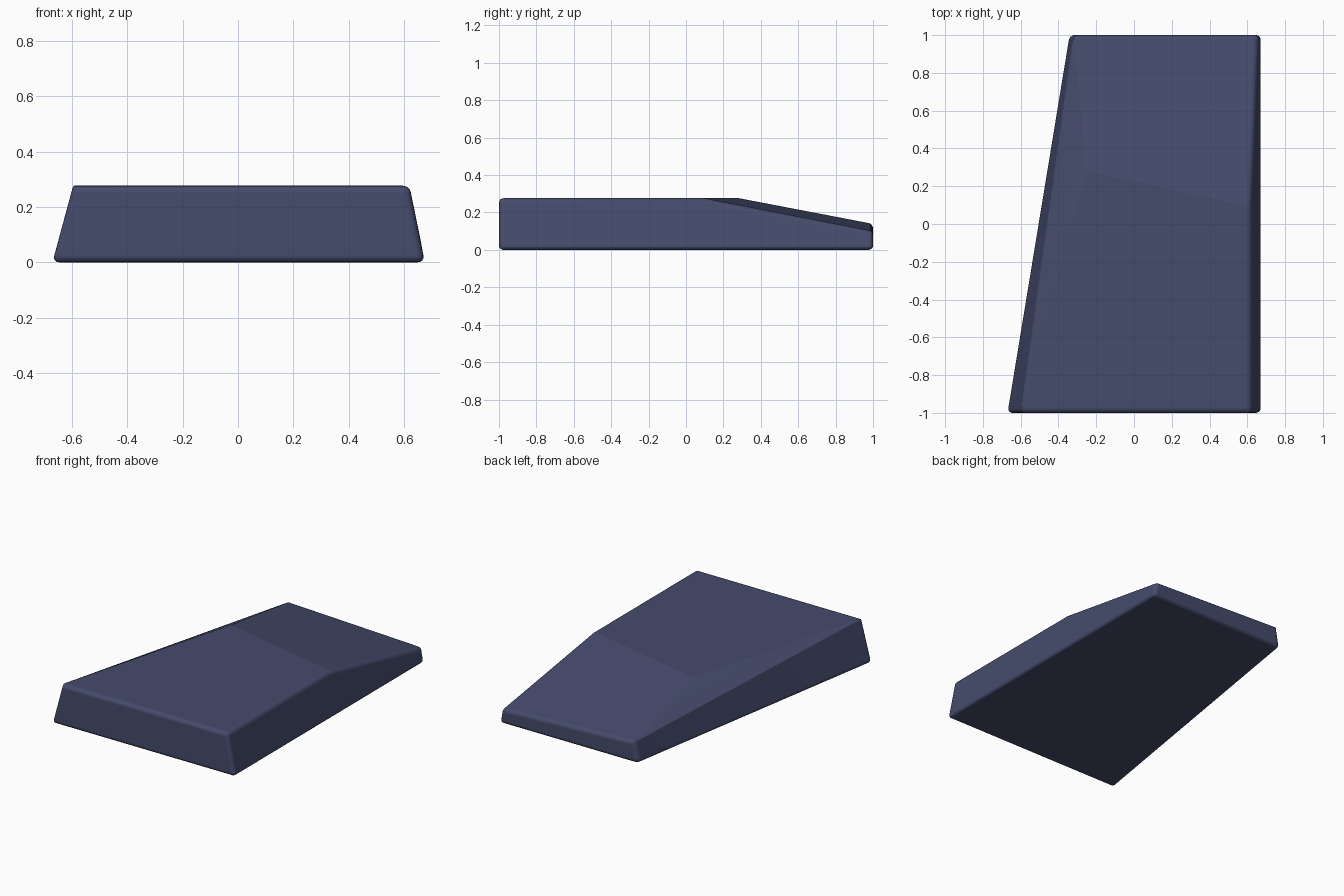
import bpy, bmesh, math

if "Cube" in bpy.data.objects:
    bpy.data.objects.remove(bpy.data.objects["Cube"])

# Corner points of the tapered wedge
bottom = [(-0.675, -1, 0), (0.675, -1, 0), (0.675, 1, 0), (-0.345, 1, 0)]
top = [(-0.60, -1, 0.277), (0.62, -1, 0.277), (0.62, 0.09, 0.277), (-0.25, 0.28, 0.277)]
tail = [(-0.32, 1, 0.139), (0.657, 1, 0.10)]

# Faceted body as the hull of the corners, with coplanar triangles merged
bm = bmesh.new()
for co in bottom + top + tail:
    bm.verts.new(co)
bmesh.ops.convex_hull(bm, input=bm.verts[:])
bmesh.ops.dissolve_limit(bm, angle_limit=math.radians(2),
                         verts=bm.verts[:], edges=bm.edges[:])
bmesh.ops.recalc_face_normals(bm, faces=bm.faces[:])
mesh = bpy.data.meshes.new("wedge_body")
bm.to_mesh(mesh)
bm.free()
body = bpy.data.objects.new("wedge_body", mesh)
bpy.context.collection.objects.link(body)

# Rounded outer edges; the shallow top creases stay crisp
bevel = body.modifiers.new("rounded_edges", "BEVEL")
bevel.width = 0.024
bevel.segments = 4
bevel.limit_method = 'ANGLE'
bevel.angle_limit = math.radians(35)

bpy.context.view_layer.objects.active = body
body.select_set(True)
bpy.ops.object.modifier_apply(modifier=bevel.name)
bpy.ops.object.shade_smooth_by_angle(angle=math.radians(8))

# Dark blue finish
mat = bpy.data.materials.new("dark_blue")
mat.diffuse_color = (0.06, 0.07, 0.15, 1)
mat.use_nodes = True
mat.node_tree.nodes["Principled BSDF"].inputs["Base Color"].default_value = mat.diffuse_color
mesh.materials.append(mat)
